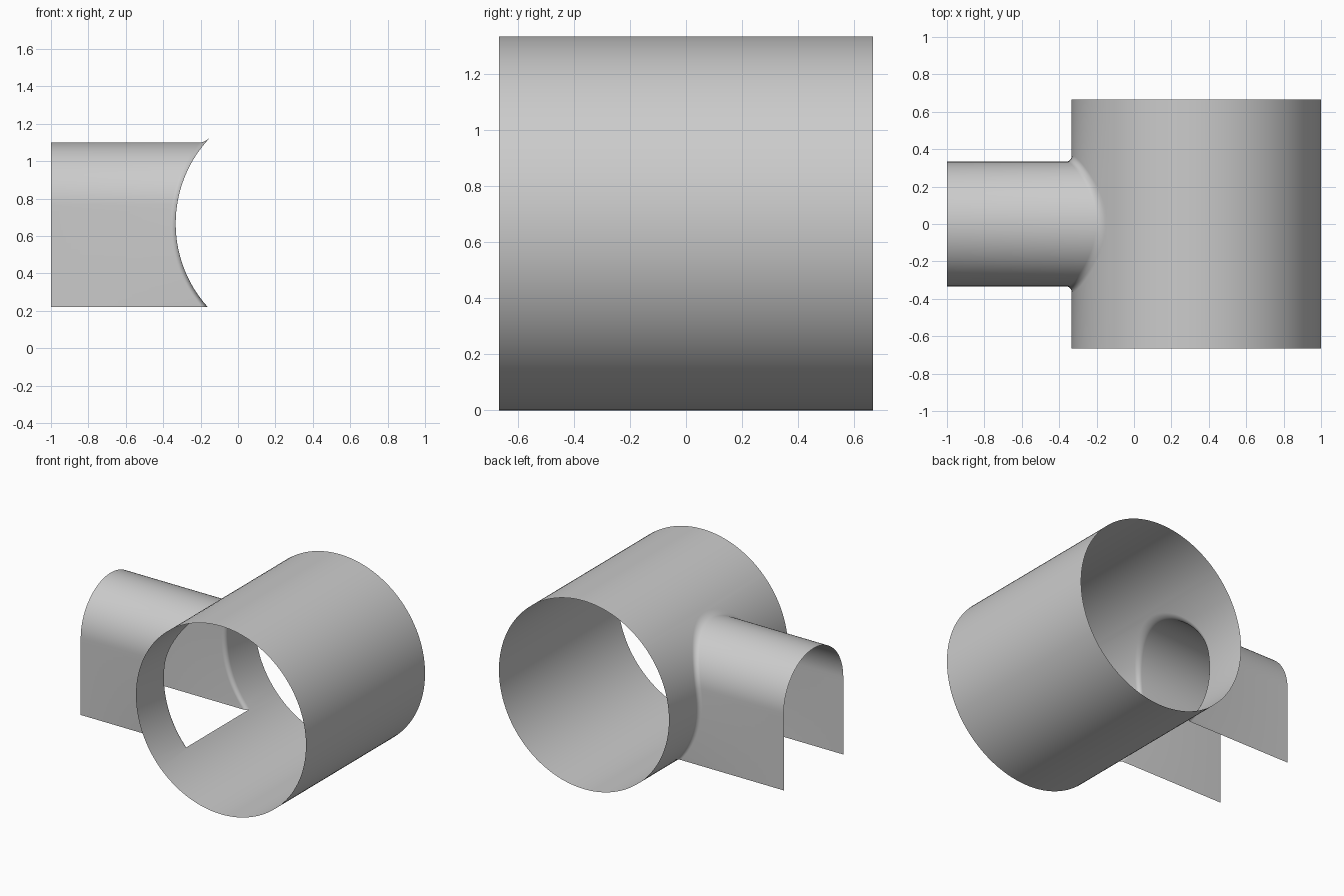
import bpy, bmesh
from math import sin, cos, pi, sqrt, atan2

if "Cube" in bpy.data.objects:
    bpy.data.objects.remove(bpy.data.objects["Cube"], do_unlink=True)

R = 2 / 3                      # main pipe radius and half length
CX, CZ = 1 / 3, 2 / 3          # main pipe axis
W = 1 / 3                      # arch half width
Z_LOW, Z_SPRING = 0.22, 0.767  # bottom edge and start of the arch curve
FILLET = 0.03
WALL, ARC, BLEND, RING = 16, 24, 6, 100

gray = bpy.data.materials.new("plain_gray")
gray.use_nodes = True
gray.diffuse_color = (0.6, 0.6, 0.6, 1)
gray.node_tree.nodes["Principled BSDF"].inputs["Base Color"].default_value = gray.diffuse_color

# Half profile of the arch: (y, z, outward normal y, outward normal z)
profile = [(W, Z_LOW + (Z_SPRING - Z_LOW) * i / WALL, 1, 0) for i in range(WALL)]
for i in range(ARC + 1):
    a = pi / 2 * i / ARC
    ny, nz = (cos(a), sin(a)) if i < ARC else (0, 1)
    profile.append((W * ny, Z_SPRING + W * nz, ny, nz))


def wall_x(z):
    """x of the main pipe's left-hand wall at height z"""
    return CX - sqrt(R * R - (z - CZ) ** 2)


bm = bmesh.new()


def strip(a, b):
    """Quads between two rows of vertices"""
    for p, q, r, s in zip(a, a[1:], b[1:], b):
        bm.faces.new((p, q, r, s))


# Branch arch with a rounded blend into the main pipe
loops = [[bm.verts.new((-1, y, z)) for y, z, ny, nz in profile]]
for k in range(BLEND + 1):
    t = pi / 2 * k / BLEND
    off, gap = FILLET * (1 - cos(t)), FILLET * (1 - sin(t))
    loops.append([bm.verts.new((wall_x(z + off * nz) - gap, y + off * ny, z + off * nz))
                  for y, z, ny, nz in profile])
for a, b in zip(loops, loops[1:]):
    strip(a, b)

# Main pipe wall beside the opening
hole = loops[-1]
rim = [bm.verts.new((v.co.x, R, v.co.z)) for v in hole]
strip(hole, rim)

# Rest of the main pipe, from the top of the opening round to its bottom edge
top, low = hole[-1].co, hole[0].co
start = atan2(top.z - CZ, top.x - CX)
end = atan2(low.z - CZ, low.x - CX)
low_mid = bm.verts.new((low.x, 0, low.z))
rows = [[hole[-1], rim[-1]]]
for i in range(1, RING):
    a = start + (end - start) * i / RING
    rows.append([bm.verts.new((CX + R * cos(a), y, CZ + R * sin(a))) for y in (0, R)])
for a, b in zip(rows, rows[1:]):
    strip(a, b)
bm.faces.new((rows[-1][0], rows[-1][1], rim[0], hole[0], low_mid))

bmesh.ops.recalc_face_normals(bm, faces=bm.faces)
# Normals face away from the main pipe axis
bm.faces.ensure_lookup_table()
ref = max(bm.faces, key=lambda f: f.calc_center_median().x)
if ref.normal.x < 0:
    bmesh.ops.reverse_faces(bm, faces=bm.faces)

mesh = bpy.data.meshes.new("pipe_tee")
bm.to_mesh(mesh)
bm.free()
mesh.materials.append(gray)
tee = bpy.data.objects.new("pipe_tee", mesh)
bpy.context.collection.objects.link(tee)

bpy.ops.object.select_all(action="DESELECT")
tee.select_set(True)
bpy.context.view_layer.objects.active = tee
bpy.ops.object.shade_smooth_by_angle(angle=pi / 6)

mirror = tee.modifiers.new("mirror", "MIRROR")
mirror.use_axis = (False, True, False)
mirror.merge_threshold = 0.0005
